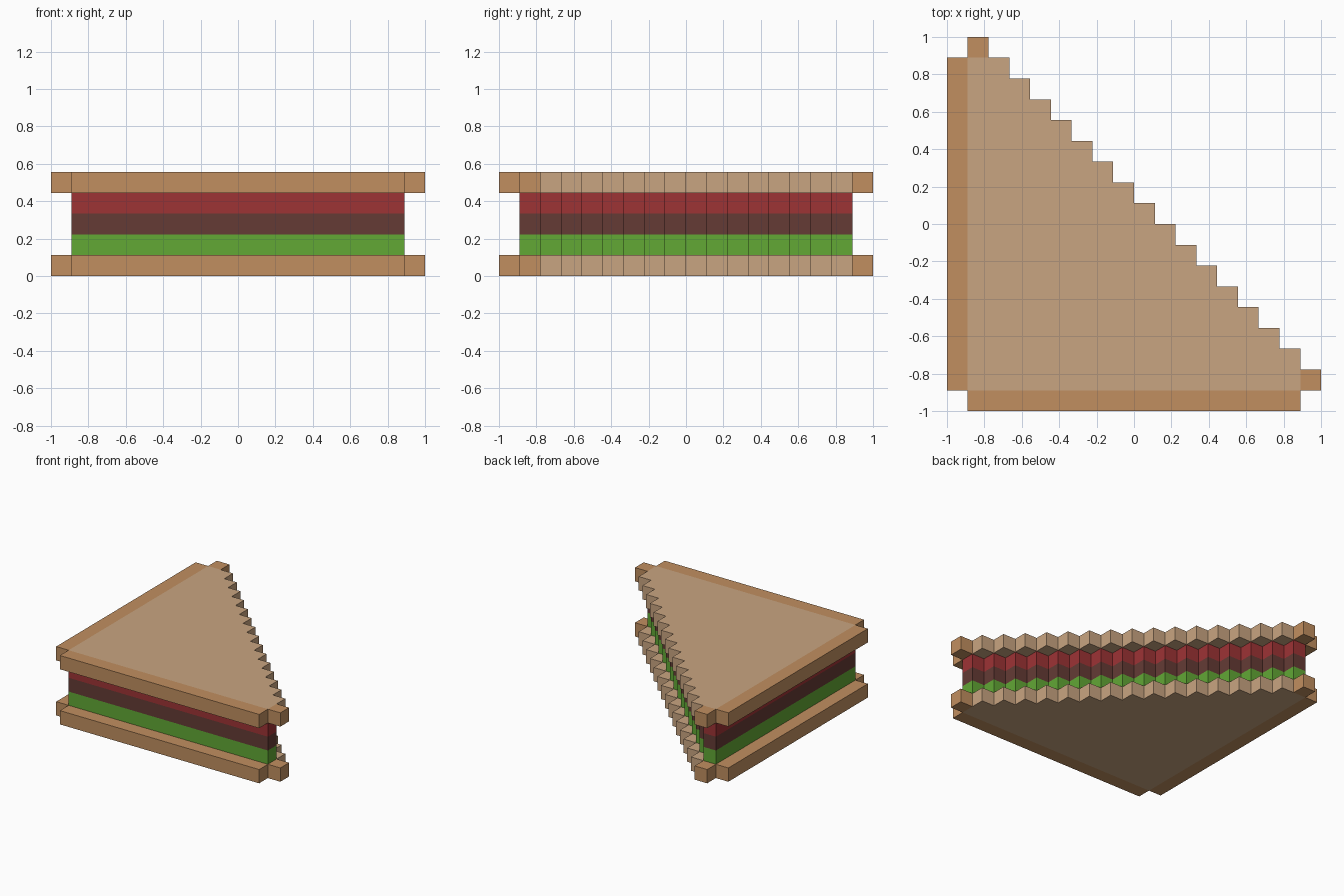
import bpy, bmesh

if "Cube" in bpy.data.objects:
    bpy.data.objects.remove(bpy.data.objects["Cube"])

U = 1 / 9          # one block; the model is 18 blocks wide


def material(name, rgb):
    def lin(c):
        c /= 255
        return c / 12.92 if c <= 0.04045 else ((c + 0.055) / 1.055) ** 2.4
    m = bpy.data.materials.new(name)
    m.diffuse_color = (*[lin(c) for c in rgb], 1)
    m.use_nodes = True
    m.node_tree.nodes["Principled BSDF"].inputs["Base Color"].default_value = m.diffuse_color
    return m


CRUMB = material("bread crumb", (201, 165, 129))
CRUST = material("bread crust", (193, 143, 96))
GREEN = material("lettuce green", (98, 168, 53))
BROWN = material("meat brown", (101, 59, 53))
RED = material("tomato red", (158, 51, 53))


def prism(name, outlines, level, mat):
    """Extrude outlines (in block units) one block up from a layer level."""
    bm = bmesh.new()
    for pts in outlines:
        face = bm.faces.new([bm.verts.new((x * U - 1, y * U - 1, level * U)) for x, y in pts])
        up = bmesh.ops.extrude_face_region(bm, geom=[face], use_keep_orig=True)
        top = [v for v in up["geom"] if isinstance(v, bmesh.types.BMVert)]
        bmesh.ops.translate(bm, verts=top, vec=(0, 0, U))
    bmesh.ops.recalc_face_normals(bm, faces=bm.faces)
    me = bpy.data.meshes.new(name)
    bm.to_mesh(me)
    bm.free()
    me.materials.append(mat)
    ob = bpy.data.objects.new(name, me)
    bpy.context.collection.objects.link(ob)


def rect(x0, y0, x1, y1):
    return [(x0, y0), (x1, y0), (x1, y1), (x0, y1)]


def stairs(diagonal):
    """Stepped triangle of columns 1..16, cut where column + row > diagonal."""
    pts = [(1, 1), (17, 1)]
    for k in range(16, 0, -1):
        h = 1 + min(16, diagonal - k)
        if pts[-1][1] == h:
            pts.pop()                      # merge level runs
        else:
            pts.append((k + 1, h))
        pts.append((k, h))
    return pts


# Two slices of bread with crust along both straight sides and at the tips
for name, level in (("bottom", 0), ("top", 4)):
    prism(name + "_bread", [stairs(18)], level, CRUMB)
    prism(name + "_crust", [rect(0, 1, 1, 17), rect(1, 0, 17, 1),
                            rect(1, 17, 2, 18), rect(17, 1, 18, 2)], level, CRUST)

# Fillings, set back one block from the bread
for level, (name, mat) in enumerate((("lettuce", GREEN), ("meat", BROWN), ("tomato", RED)), 1):
    prism(name, [stairs(17)], level, mat)
